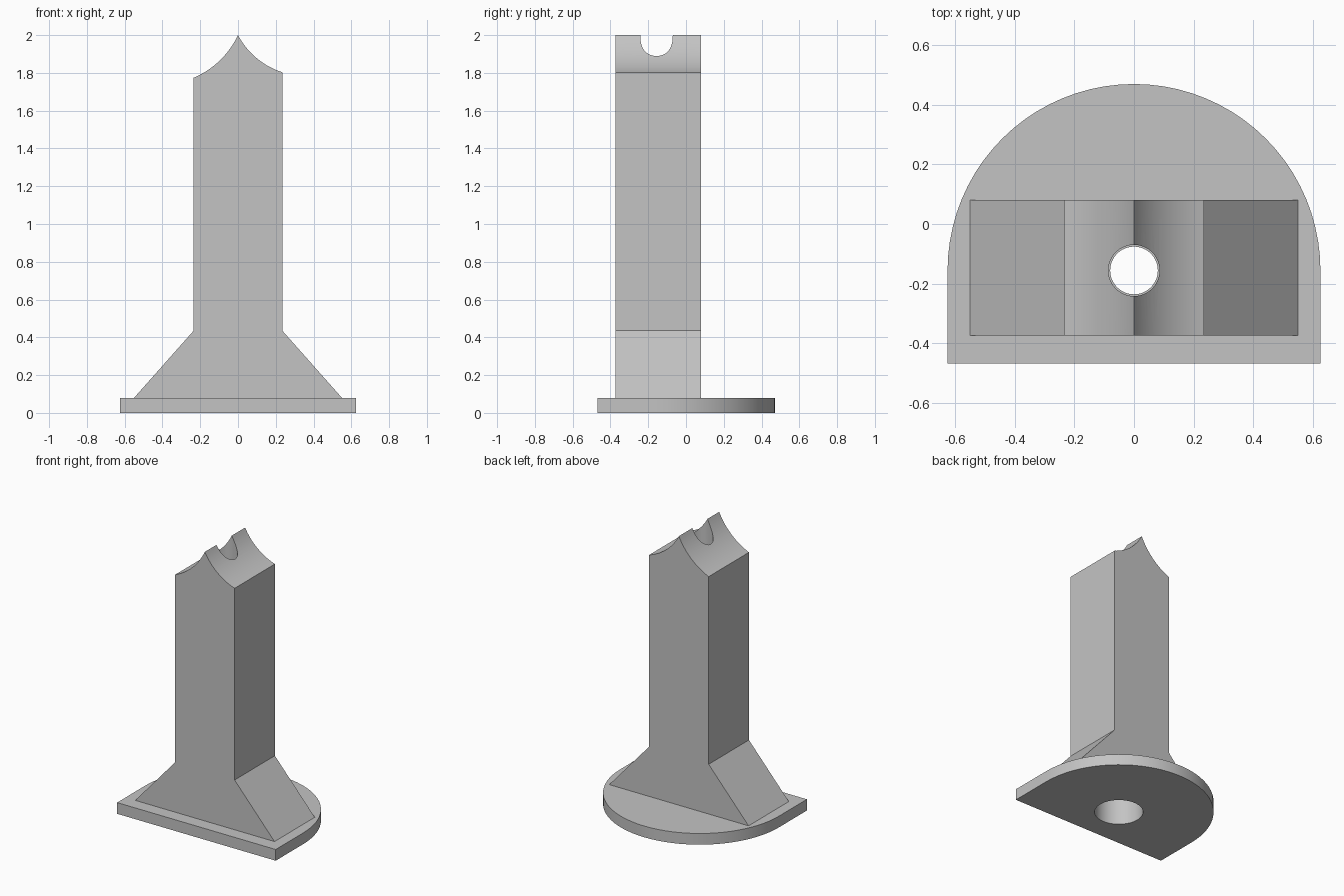
import bpy, bmesh
from math import sin, cos, pi, radians
from mathutils import Vector

cube = bpy.data.objects.get("Cube")
if cube:
    bpy.data.objects.remove(cube, do_unlink=True)

CENTRE_Y = -0.156   # axis of the bore and of the rounded base edge
BASE_TOP = 0.08

grey = bpy.data.materials.new("plain grey")
grey.use_nodes = True
colour = (0.55, 0.55, 0.55, 1)
grey.diffuse_color = colour
grey.node_tree.nodes["Principled BSDF"].inputs["Base Color"].default_value = colour


def make_object(name, bm):
    bmesh.ops.recalc_face_normals(bm, faces=bm.faces)
    mesh = bpy.data.meshes.new(name)
    bm.to_mesh(mesh)
    bm.free()
    mesh.materials.append(grey)
    obj = bpy.data.objects.new(name, mesh)
    bpy.context.collection.objects.link(obj)
    return obj


def extrude_outline(name, points, direction):
    bm = bmesh.new()
    face = bm.faces.new([bm.verts.new(p) for p in points])
    new = bmesh.ops.extrude_face_region(bm, geom=[face], use_keep_orig=True)["geom"]
    verts = [v for v in new if isinstance(v, bmesh.types.BMVert)]
    bmesh.ops.translate(bm, vec=direction, verts=verts)
    return make_object(name, bm)


def sagging_arc(start, end, sag, steps=16):
    """Shallow circular arc from start to end that dips below its chord."""
    a, b = Vector(start), Vector(end)
    chord = b - a
    half = chord.length / 2
    normal = Vector((-chord.y, chord.x)).normalized()
    if normal.y > 0:
        normal.negate()
    radius = (half * half + sag * sag) / (2 * sag)
    centre = (a + b) / 2 - normal * (radius - sag)
    arc = []
    for i in range(steps + 1):
        p = a + chord * (i / steps)
        along = (i / steps - 0.5) * 2 * half
        drop = (radius ** 2 - along ** 2) ** 0.5
        arc.append(centre + normal * drop + chord.normalized() * along)
    return arc


# Base plate: straight front, semicircular back
R = 0.626
outline = [(-R, -0.469, 0), (R, -0.469, 0)]
outline += [(R * cos(pi * i / 40), CENTRE_Y + R * sin(pi * i / 40), 0) for i in range(41)]
base = extrude_outline("base_plate", outline, (0, 0, BASE_TOP))

# Post: flared foot, straight shaft and two hollow curves meeting in a ridge
right_curve = sagging_arc((0.235, 1.803), (0, 2), 0.03)
left_curve = sagging_arc((0, 2), (-0.235, 1.774), 0.03)
profile = [(-0.235, 0.435), (-0.55, BASE_TOP), (0.55, BASE_TOP), (0.235, 0.435)]
profile += [tuple(p) for p in right_curve + left_curve[1:]]
post = extrude_outline("post", [(x, -0.374, z) for x, z in profile], (0, 0.454, 0))

# Stepped bore through the whole piece
steps = [(0.16, -0.1), (0.16, 0.4), (0.08, 0.4), (0.08, 1.7), (0.086, 1.7), (0.086, 2.1)]
bm = bmesh.new()
N = 48
rings = [[bm.verts.new((r * cos(2 * pi * i / N), CENTRE_Y + r * sin(2 * pi * i / N), z))
          for i in range(N)] for r, z in steps]
for low, high in zip(rings, rings[1:]):
    for i in range(N):
        j = (i + 1) % N
        bm.faces.new((low[i], low[j], high[j], high[i]))
bm.faces.new(rings[0])
bm.faces.new(rings[-1])
cutter = make_object("bore_cutter", bm)
cutter.hide_render = True

for obj in (base, post):
    mod = obj.modifiers.new("bore", 'BOOLEAN')
    mod.operation = 'DIFFERENCE'
    mod.solver = 'EXACT'
    mod.object = cutter
    bpy.ops.object.select_all(action='DESELECT')
    obj.select_set(True)
    bpy.context.view_layer.objects.active = obj
    bpy.ops.object.modifier_apply(modifier=mod.name)
    bpy.ops.object.shade_smooth_by_angle(angle=radians(25))

bpy.data.objects.remove(cutter, do_unlink=True)
